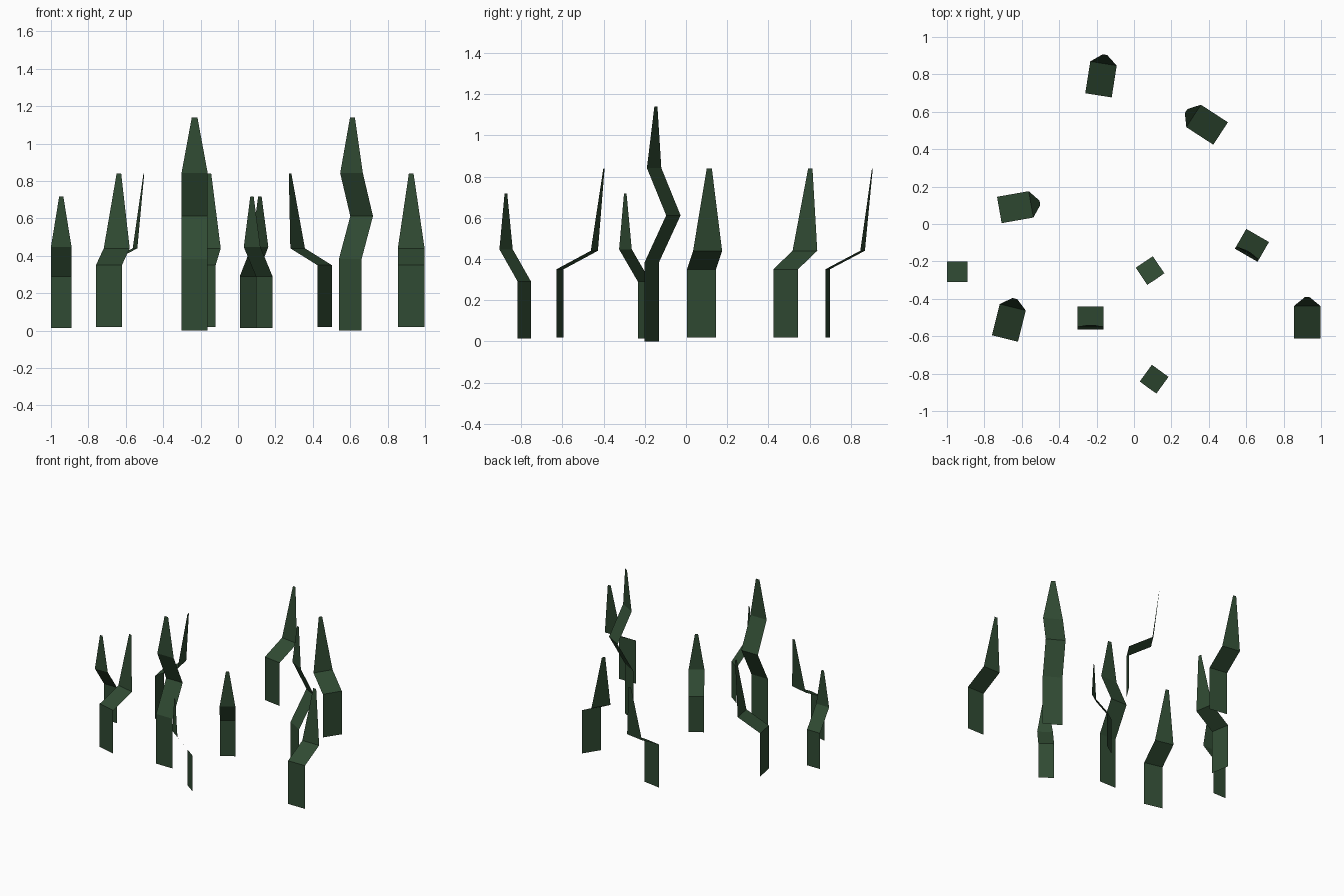
import bpy, bmesh, math
from mathutils import Matrix

if "Cube" in bpy.data.objects:
    bpy.data.objects.remove(bpy.data.objects["Cube"])

green = bpy.data.materials.new("dark grass green")
green.diffuse_color = (0.030, 0.070, 0.033, 1)
green.use_nodes = True
green.node_tree.nodes["Principled BSDF"].inputs["Base Color"].default_value = green.diffuse_color

# Side profiles of the three blade kinds: (lean offset, height, width)
MEDIUM = [(0, 0.018, 0.143), (0, 0.35, 0.143), (0.172, 0.44, 0.143), (0.22, 0.84, 0.025)]
SMALL = [(0, 0.015, 0.11), (0, 0.29, 0.11), (0.11, 0.447, 0.11), (0.111, 0.718, 0.022)]
TALL = [(0, 0, 0.14), (0, 0.382, 0.14), (0.122, 0.612, 0.14),
        (0.014, 0.842, 0.14), (0.024, 1.14, 0.03)]


def blade(name, profile, x, y, angle):
    """Flat folded ribbon leaning along local +y, turned about z."""
    bm = bmesh.new()
    rows = [[bm.verts.new((s * w / 2, lean, z)) for s in (-1, 1)] for lean, z, w in profile]
    for a, b in zip(rows, rows[1:]):
        bm.faces.new((a[0], a[1], b[1], b[0]))
    me = bpy.data.meshes.new(name)
    bm.to_mesh(me)
    bm.free()
    me.materials.append(green)
    ob = bpy.data.objects.new(name, me)
    ob.matrix_world = Matrix.Translation((x, y, 0)) @ Matrix.Rotation(math.radians(angle), 4, 'Z')
    bpy.context.collection.objects.link(ob)


# Base centre and turn of every blade
groups = {
    "medium_blade": (MEDIUM, [(-0.72, 0.075, -80), (-0.69, -0.612, -14), (0.926, -0.611, 0),
                              (-0.19, 0.688, -9), (0.463, 0.484, 57)]),
    "small_blade": (SMALL, [(-0.945, -0.20, 180), (0.14, -0.785, 144), (0.055, -0.203, 214)]),
    "tall_blade": (TALL, [(0.60, -0.167, -30), (-0.232, -0.563, 0)]),
}
for name, (profile, places) in groups.items():
    for i, place in enumerate(places, 1):
        blade(f"{name}_{i}", profile, *place)
